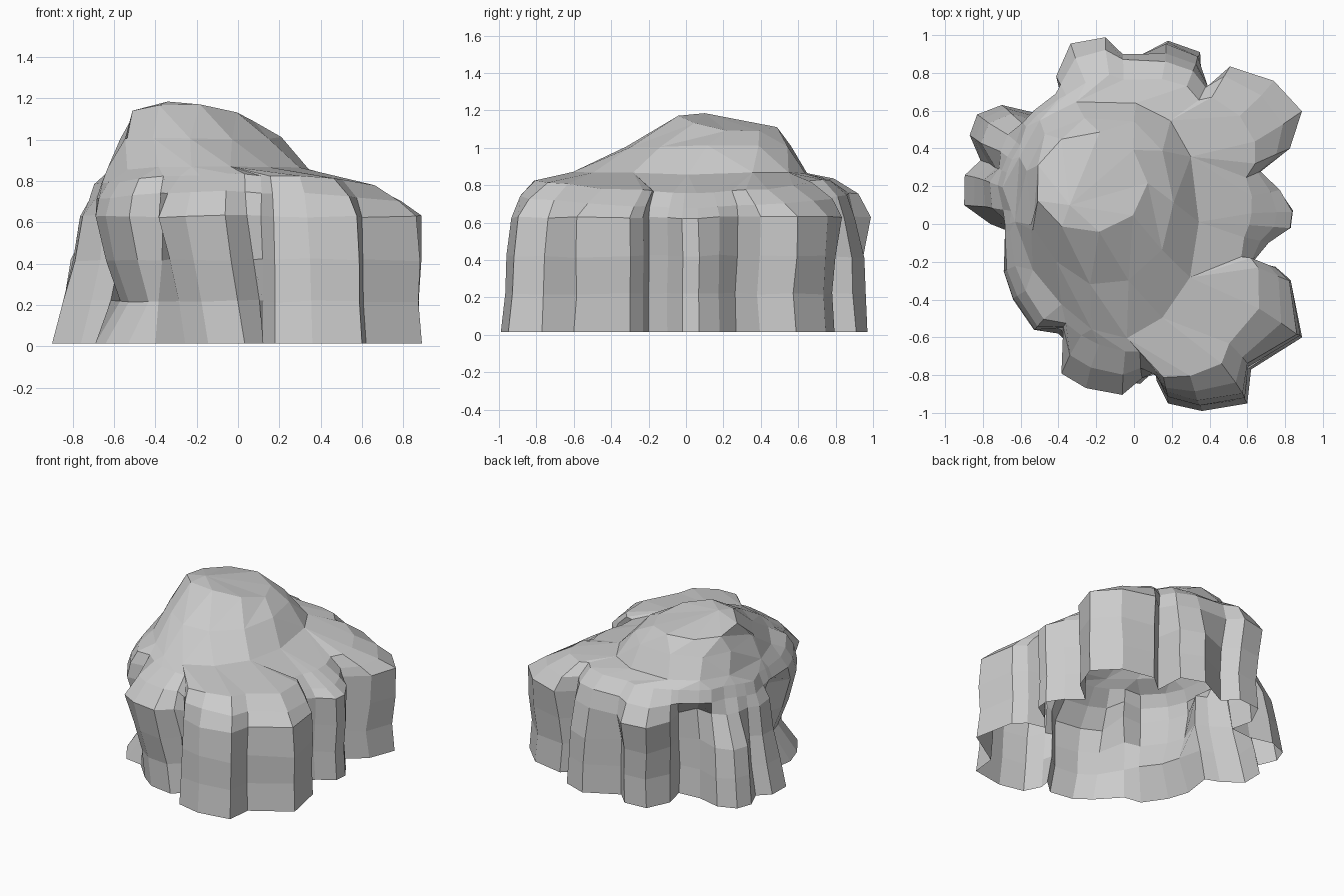
import bpy
import bmesh
import math
from mathutils import Vector, noise

default_cube = bpy.data.objects.get("Cube")
if default_cube:
    bpy.data.objects.remove(default_cube, do_unlink=True)

# Single stone colour
stone = bpy.data.materials.new("stone grey")
stone.use_nodes = True
stone.diffuse_color = (0.6, 0.6, 0.6, 1)
stone.node_tree.nodes["Principled BSDF"].inputs["Base Color"].default_value = (0.6, 0.6, 0.6, 1)

# Lobed footprint, counter-clockwise from the left side
footprint = [Vector(p) for p in (
    (.77, .18), (.84, .07), (.83, -.02), (.71, -.1), (.62, -.2), (.75, -.23), (.83, -.3),
    (.89, -.6), (.62, -.77), (.6, -.95), (.36, -.99), (.18, -.95), (.12, -.83), (.04, -.81),
    (-.07, -.91), (-.26, -.88), (-.38, -.79), (-.4, -.58), (-.53, -.56), (-.64, -.4),
    (-.69, -.25), (-.66, -.04), (-.76, 0), (-.9, .1), (-.9, .26), (-.82, .34), (-.87, .47),
    (-.83, .58), (-.7, .63), (-.53, .59), (-.38, .63), (-.42, .8), (-.34, .98), (-.16, 1),
    (-.06, .9), (.18, .97), (.35, .91), (.38, .72), (.51, .83), (.75, .77), (.9, .6),
    (.82, .4), (.66, .27))]
count = len(footprint)

# Wall heights, and how far the wall reaches at each height per side
heights = (.015, .22, .42, .63, .75, .83)
reach_back = (.94, .93, .95, 1, .95, .83)
reach_left = (1, .98, 1, 1, .92, .78)
reach_front = (1, .98, .96, .94, .92, .86)
reach_right = (1, .94, .87, .85, .8, .74)
# Single lobes: hanging over a recess, leaning, and low columns
reach_overhang = (1, .82, .92, 1, .97, .9)
reach_leaning = (.93, .92, .96, 1, .9, .77)
reach_column = (1, .97, .92, .82, .77, .72)
reach_ledge = (1, .99, .98, .93, .89, .81)
notch_fill = (0, 0, 0, .1, .35, .6)


def smoothed(i):
    """Footprint radius averaged over neighbouring points."""
    return sum(footprint[(i + k) % count].length for k in range(-3, 4)) / 7


def oval_point(i, centre, radii, z, sides, back_power=1):
    """Point of a coarse oval, squarer at the back; neighbours share corners."""
    p = footprint[i]
    step = math.tau / sides
    a = round(math.atan2(p.y, p.x) / step) * step
    power = back_power if a > 0 else 1
    c, s = (math.copysign(abs(v) ** power, v) for v in (math.cos(a), math.sin(a)))
    return Vector((centre[0] + radii[0] * c, centre[1] + radii[1] * s, z))


def crown_point(i):
    p = oval_point(i, (-.23, .22), (.3, .27), 1.14, 9)
    p.z -= .12 * (p.y - .22) + .04 * (p.x + .23) + .35 * (p.x + .23) ** 2
    return p


def foot_point(i, sides=14):
    p = oval_point(i, (-.15, .01), (.49, .65), .865, sides, .75)
    cut = 1 - .16 * max(0, -(p.x + .15 + p.y) / .8) ** 4
    p.x *= cut
    p.y *= cut
    return p


def slope_point(i):
    a = foot_point(i, 11)
    b = oval_point(i, (-.23, .22), (.3, .27), 1.13, 11)
    return a.lerp(b, .5) + Vector((0, 0, .01))


def is_leaning(p):
    return p.y < -.7 and p.x < .1


def wall_reach(p, d, level):
    if is_leaning(p):
        return reach_leaning[level]
    if p.x < -.5 and p.y < -.2:
        return reach_overhang[level]
    if p.x < -.5 and p.y > .4:
        return reach_column[level]
    if abs(p.x - .2) < .17 and p.y > .8:
        return reach_ledge[level]
    sides = ((max(0, -d.x), reach_right), (max(0, d.x), reach_left),
             (max(0, -d.y), reach_front), (max(0, d.y), reach_back))
    return sum(w * w * table[level] for w, table in sides)


def wall_point(i, level):
    p = footprint[i]
    d = p.normalized()
    radius = p.length + (smoothed(i) - p.length) * notch_fill[level]
    radius *= wall_reach(p, d, level)
    z = heights[level]
    if level > 3:
        # the shoulder stays outside the foot of the dome
        radius = max(radius, foot_point(i).xy.length + .03 * (6 - level))
        z -= .07 * max(0, d.x) ** 2 + .04 * max(0, -d.x) ** 2
    x = d.x * radius
    if is_leaning(p):
        x += .1 * max(0, 1 - z / .6)
    return Vector((x, d.y * radius, z))


rings = [[wall_point(i, level) for i in range(count)] for level in range(len(heights))]
for maker in (foot_point, slope_point, crown_point):
    rings.append([maker(i) for i in range(count)])

# Weather the stone with broad, coherent bumps
for ring in rings[1:]:
    for p in ring:
        p += noise.noise_vector(p * 4) * .015

# Open-bottomed boulder: stacked rings and a shallow cap
bm = bmesh.new()
loops = [[bm.verts.new(p) for p in ring] for ring in rings]
for low, high in zip(loops, loops[1:]):
    for i in range(count):
        j = (i + 1) % count
        bm.faces.new((low[i], low[j], high[j], high[i]))
peak = bm.verts.new((-.34, .1, 1.185))
for i in range(count):
    bm.faces.new((loops[-1][i], loops[-1][(i + 1) % count], peak))

# Join shared corners so the upper planes become broad facets
bmesh.ops.remove_doubles(bm, verts=bm.verts, dist=.002)
bmesh.ops.recalc_face_normals(bm, faces=bm.faces)
if sum(f.normal.z * f.calc_area() for f in bm.faces) < 0:
    bmesh.ops.reverse_faces(bm, faces=bm.faces)

mesh = bpy.data.meshes.new("boulder")
bm.to_mesh(mesh)
bm.free()
mesh.materials.append(stone)
boulder = bpy.data.objects.new("boulder", mesh)
bpy.context.collection.objects.link(boulder)
